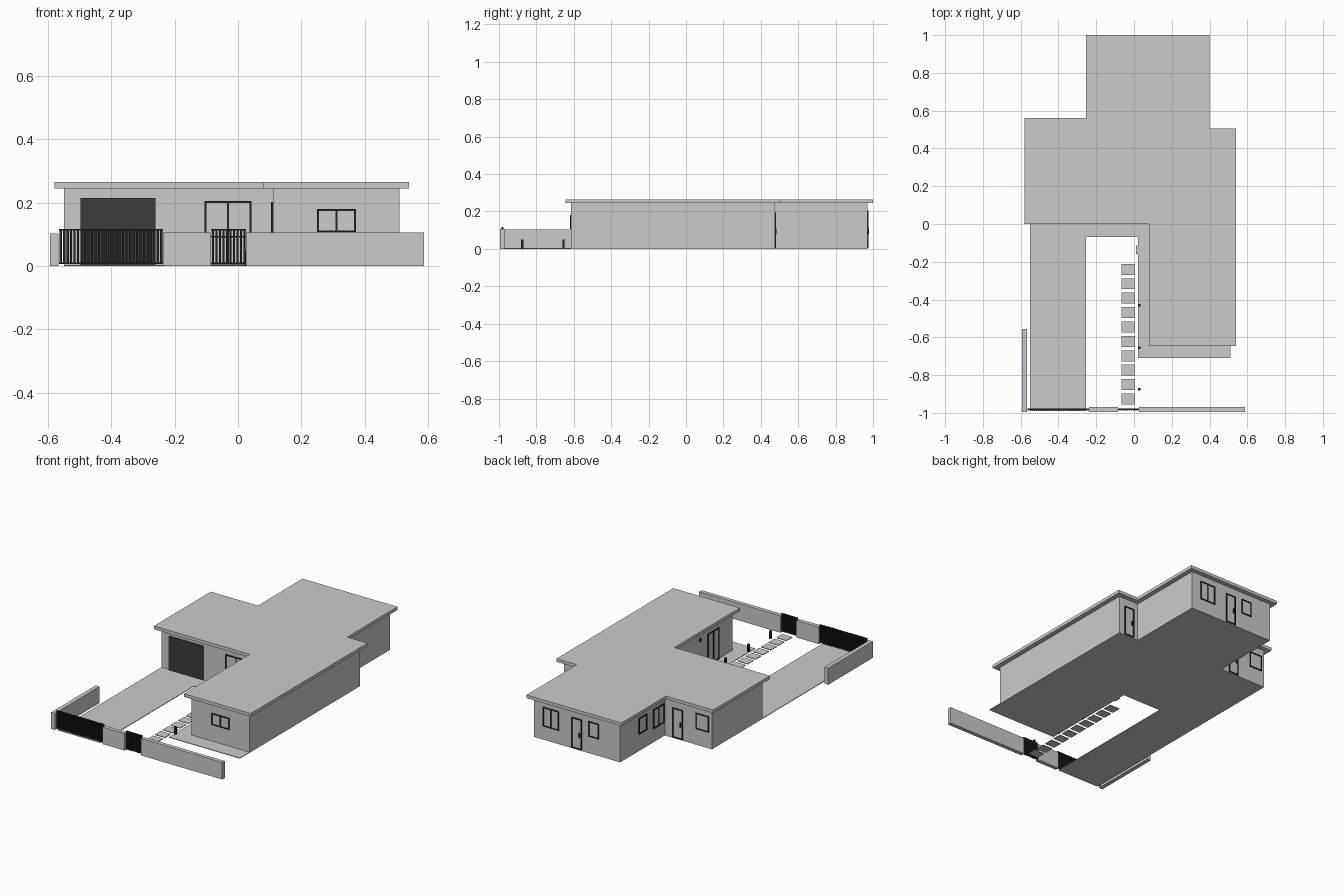
import bpy
import bmesh
from mathutils import Matrix, Vector

if "Cube" in bpy.data.objects:
    bpy.data.objects.remove(bpy.data.objects["Cube"], do_unlink=True)


def material(name, value):
    mat = bpy.data.materials.new(name)
    mat.use_nodes = True
    colour = (value, value, value, 1)
    mat.diffuse_color = colour
    mat.node_tree.nodes["Principled BSDF"].inputs["Base Color"].default_value = colour
    return mat


GREY = material("light grey", 0.6)
CHARCOAL = material("charcoal", 0.045)
BLACK = material("black metal", 0.018)


def finish(name, bm, mat):
    bmesh.ops.recalc_face_normals(bm, faces=bm.faces)
    mesh = bpy.data.meshes.new(name)
    bm.to_mesh(mesh)
    bm.free()
    mesh.materials.append(mat)
    obj = bpy.data.objects.new(name, mesh)
    bpy.context.collection.objects.link(obj)


def boxes(name, spans, mat):
    """One mesh from boxes given as (x0, x1, y0, y1, z0, z1)."""
    bm = bmesh.new()
    for x0, x1, y0, y1, z0, z1 in spans:
        size = Vector((abs(x1 - x0), abs(y1 - y0), z1 - z0))
        centre = Vector((x0 + x1, y0 + y1, z0 + z1)) / 2
        place = Matrix.Translation(centre) @ Matrix.Diagonal(size).to_4x4()
        bmesh.ops.create_cube(bm, size=1, matrix=place)
    finish(name, bm, mat)


def prism(name, outline, z0, z1, mat):
    """Plan outline raised from z0 to z1."""
    bm = bmesh.new()
    face = bm.faces.new([bm.verts.new((x, y, z0)) for x, y in outline])
    raised = bmesh.ops.extrude_face_region(bm, geom=[face], use_keep_orig=True)
    top = [v for v in raised["geom"] if isinstance(v, bmesh.types.BMVert)]
    bmesh.ops.translate(bm, verts=top, vec=(0, 0, z1 - z0))
    finish(name, bm, mat)


def on_wall(wall, u0, u1, z0, z1, depth):
    """Box lying on a wall, which is (axis it faces, position, facing sign)."""
    axis, pos, sign = wall
    out = pos + sign * depth
    if axis == "x":
        return (pos, out, u0, u1, z0, z1)
    return (u0, u1, pos, out, z0, z1)


def opening(name, wall, u0, u1, z0, z1, panes=1, handle=False):
    """Dark frame with posts between the panes, and a pale pane behind."""
    t = 0.006
    bars = [on_wall(wall, u0, u1, z, z + t, 0.006) for z in (z0, z1 - t)]
    for i in range(panes + 1):
        u = u0 + (u1 - u0 - t) * i / panes
        bars.append(on_wall(wall, u, u + t, z0, z1, 0.006))
    if handle:
        bars.append(on_wall(wall, u0 + 0.012, u0 + 0.018, 0.08, 0.11, 0.009))
    boxes(name + "_frame", bars, BLACK)
    boxes(name + "_pane", [on_wall(wall, u0, u1, z0, z1, 0.002)], GREY)


# Ground slab: house floor, driveway, porch and side path
prism("ground_slab", [(-0.55, -0.99), (-0.255, -0.99), (-0.255, -0.07), (0.02, -0.07),
                      (0.02, -0.71), (0.51, -0.71), (0.51, 0.475), (0.37, 0.475),
                      (0.37, 0.97), (-0.225, 0.97), (-0.225, 0.53), (-0.55, 0.53)],
      0, 0.004, GREY)
boxes("porch_step", [(0.01, 0.02, -0.16, -0.115, 0, 0.004)], GREY)

# House walls and the flat roof that overhangs them
prism("house_walls", [(-0.55, 0.03), (0.11, 0.03), (0.11, -0.615), (0.51, -0.615),
                      (0.51, 0.475), (0.37, 0.475), (0.37, 0.97), (-0.225, 0.97),
                      (-0.225, 0.53), (-0.55, 0.53)], 0.002, 0.246, GREY)
prism("flat_roof", [(-0.58, 0), (0.08, 0), (0.08, -0.645), (0.54, -0.645),
                    (0.54, 0.505), (0.40, 0.505), (0.40, 1.0), (-0.255, 1.0),
                    (-0.255, 0.56), (-0.58, 0.56)], 0.245, 0.265, GREY)

# Doors and windows
porch = ("y", 0.03, -1)
front = ("y", -0.615, -1)
court = ("x", 0.11, -1)
back = ("y", 0.97, 1)
side = ("x", -0.225, -1)
left_back = ("y", 0.53, 1)
right_back = ("y", 0.475, 1)

boxes("garage_door", [on_wall(porch, -0.497, -0.26, 0.004, 0.215, 0.006)], CHARCOAL)
opening("sliding_door", porch, -0.106, 0.043, 0.005, 0.205, panes=2)
opening("front_window", front, 0.25, 0.373, 0.107, 0.18, panes=2)
opening("entry_door", court, -0.48, -0.37, 0.005, 0.2, panes=2)
boxes("wall_lamp", [on_wall(court, -0.3, -0.29, 0.18, 0.203, 0.006)], BLACK)
opening("back_wide_window", back, 0.197, 0.306, 0.085, 0.205, panes=2)
opening("back_door", back, 0.04, 0.109, 0.005, 0.195, handle=True)
opening("back_small_window", back, -0.08, -0.007, 0.105, 0.2)
opening("side_small_window", side, 0.71, 0.79, 0.105, 0.205)
opening("side_wide_window", side, 0.54, 0.645, 0.085, 0.205, panes=2)
opening("left_back_door", left_back, -0.35, -0.28, 0.005, 0.19, handle=True)
opening("left_back_window", left_back, -0.53, -0.44, 0.1, 0.2)
opening("right_back_door", right_back, 0.40, 0.47, 0.005, 0.195, handle=True)

# Boundary walls
boxes("boundary_side_wall", [(-0.593, -0.567, -0.995, -0.555, 0, 0.103)], GREY)
boxes("boundary_front_walls", [(-0.237, -0.085, -0.995, -0.97, 0, 0.106),
                               (0.026, 0.588, -0.995, -0.97, 0, 0.106)], GREY)


# Barred gates
def gate(name, x0, x1, count, rails):
    bars = [(x0, x1, -0.984, -0.978, z, z + 0.005) for z in rails]
    pitch = (x1 - x0) / count
    for i in range(count):
        x = x0 + pitch * (i + 0.5)
        bars.append((x - 0.0034, x + 0.0034, -0.987, -0.976, 0.006, 0.118))
    boxes(name, bars, BLACK)


gate("driveway_gate", -0.565, -0.237, 30, (0.007, 0.113))
gate("garden_gate", -0.085, 0.026, 10, (0.007, 0.09, 0.113))

# Stepping stones and path lights
stones = []
for i in range(10):
    y = -0.24 - 0.0763 * i
    stones.append((-0.065, 0.005, y - 0.029, y + 0.029, 0, 0.004))
boxes("stepping_stones", stones, GREY)
boxes("path_lights", [(0.022, 0.034, y - 0.006, y + 0.006, 0, 0.05)
                      for y in (-0.43, -0.655, -0.875)], BLACK)
